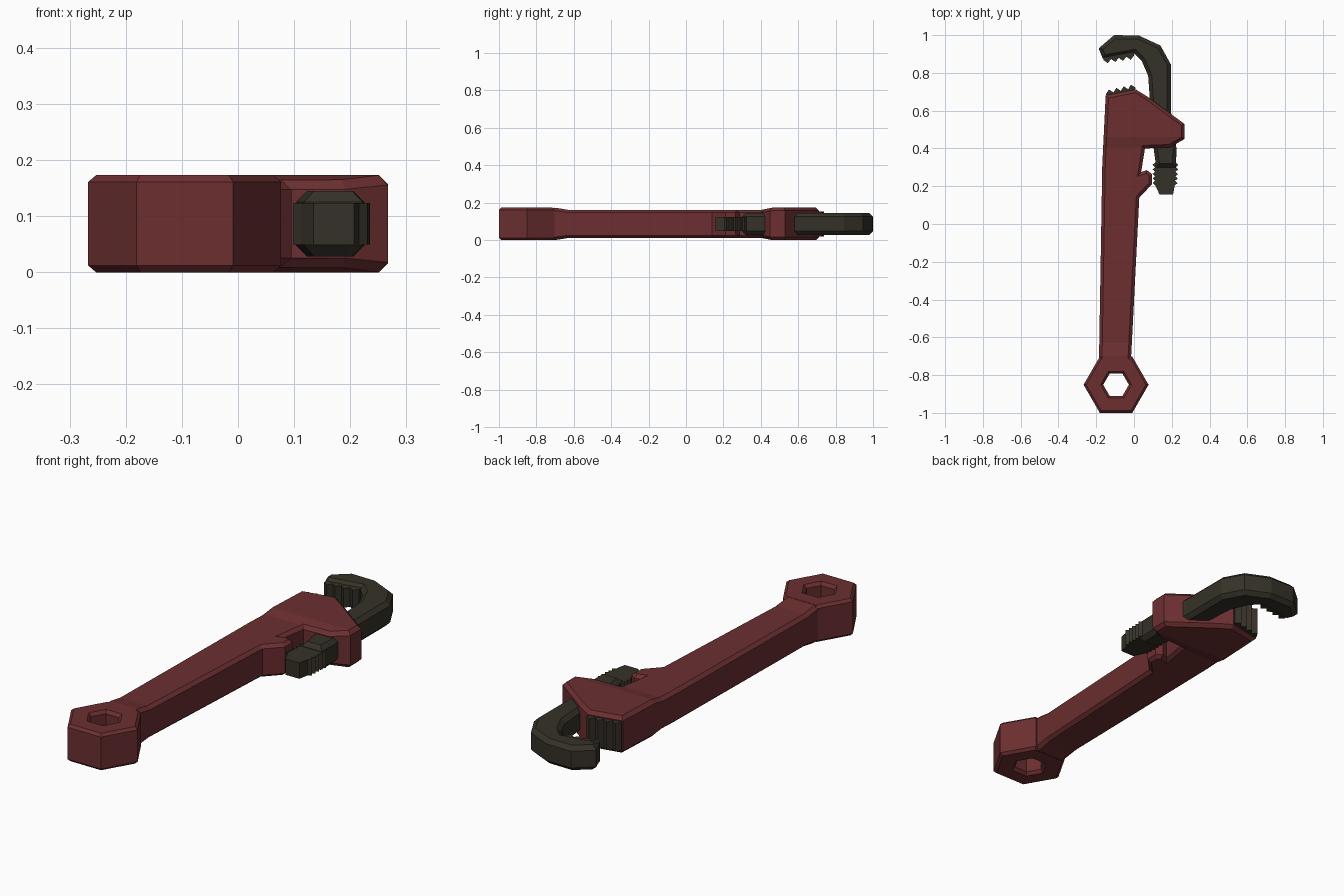
import bpy, bmesh, math
from mathutils import Vector

if "Cube" in bpy.data.objects:
    bpy.data.objects.remove(bpy.data.objects["Cube"])

MID = 0.0865  # middle height of the whole tool


def material(name, color):
    m = bpy.data.materials.new(name)
    m.diffuse_color = (*color, 1)
    m.use_nodes = True
    m.node_tree.nodes["Principled BSDF"].inputs["Base Color"].default_value = m.diffuse_color
    return m


RED = material("red_paint", (0.15, 0.028, 0.03))
DARK = material("dark_steel", (0.036, 0.031, 0.021))


def finish(bm, name, mat):
    bmesh.ops.recalc_face_normals(bm, faces=bm.faces)
    me = bpy.data.meshes.new(name)
    bm.to_mesh(me)
    bm.free()
    me.materials.append(mat)
    ob = bpy.data.objects.new(name, me)
    bpy.context.collection.objects.link(ob)
    return ob


def prism(outline, half, chamfer=0.0):
    """Extrude an outline symmetrically about MID and chamfer both rims."""
    bm = bmesh.new()
    base = bm.faces.new([bm.verts.new((x, y, MID - half)) for x, y in outline])
    ext = bmesh.ops.extrude_face_region(bm, geom=[base], use_keep_orig=True)
    top = [v for v in ext["geom"] if isinstance(v, bmesh.types.BMVert)]
    bmesh.ops.translate(bm, verts=top, vec=(0, 0, 2 * half))
    bmesh.ops.recalc_face_normals(bm, faces=bm.faces)
    if chamfer:
        rim = [e for e in bm.edges if abs(e.verts[0].co.z - e.verts[1].co.z) < 1e-5]
        bmesh.ops.bevel(bm, geom=rim, offset=chamfer, segments=1, affect='EDGES')
    bmesh.ops.triangulate(bm, faces=[f for f in bm.faces if len(f.verts) > 4])
    return bm


def teeth(a, b, count, height):
    """Zigzag points from a to b, peaks to the left of the direction."""
    a, b = Vector(a), Vector(b)
    d = b - a
    n = Vector((-d.y, d.x)).normalized() * height
    pts = []
    for i in range(count):
        pts += [a + d * (i / count), a + d * ((i + 0.5) / count) + n]
    return [tuple(p) for p in pts + [b]]


# handle and fixed head, one outline
outline = [(-0.185, -0.75), (-0.015, -0.75), (-0.015, -0.70), (0.028, 0.14),
           (0.095, 0.21), (0.095, 0.265), (0.068, 0.285), (0.038, 0.275),
           (0.058, 0.40), (0.19, 0.405), (0.267, 0.45), (0.267, 0.53),
           (0.07, 0.675), (0.01, 0.712), (-0.15, 0.68), (-0.168, 0.31), (-0.185, -0.70)]
bm = prism(outline, 0.0865, 0.016)
for y in (-0.70, -0.63, 0.405, 0.46):
    bmesh.ops.bisect_plane(bm, geom=bm.verts[:] + bm.edges[:] + bm.faces[:],
                           plane_co=(0, y, 0), plane_no=(0, 1, 0))
# the grip is a little thinner than both ends
for v in bm.verts:
    y = v.co.y
    t = min(1, max(0, (-0.63 - y) / 0.07, (y - 0.405) / 0.055))
    s = 0.87 + 0.13 * t
    if y < -0.701:
        s = 0.98
    v.co.z = MID + (v.co.z - MID) * s
finish(bm, "handle_and_fixed_head", RED)

# six-sided ring at the end of the handle
section = [(0.068, 0.014), (0.082, 0), (0.158, 0), (0.172, 0.012),
           (0.172, 0.161), (0.158, 0.173), (0.082, 0.173), (0.068, 0.159)]
bm = bmesh.new()
rings = []
for i in range(6):
    a = i * math.pi / 3
    rings.append([bm.verts.new((-0.095 + r * math.cos(a), -0.851 + r * math.sin(a), z))
                  for r, z in section])
n = len(section)
for i in range(6):
    p, q = rings[i], rings[(i + 1) % 6]
    for j in range(n):
        k = (j + 1) % n
        bm.faces.new((p[j], q[j], q[k], p[k]))
finish(bm, "end_ring", RED)

# hook jaw with its shank passing through the head
hook = [(0.118, 0.30), (0.222, 0.30), (0.225, 0.40), (0.195, 0.60), (0.195, 0.845),
        (0.14, 0.945), (0.025, 0.998), (-0.105, 1.0), (-0.187, 0.93), (-0.165, 0.875),
        (0.0, 0.905), (0.04, 0.865), (0.075, 0.785), (0.088, 0.60), (0.104, 0.40)]
finish(prism(hook, 0.058, 0.019), "hook_jaw", DARK)

# threaded end of the shank
right = teeth((0.222, 0.325), (0.216, 0.205), 5, 0.014)
left = teeth((0.112, 0.205), (0.112, 0.325), 5, 0.014)
thread = right + [(0.207, 0.157), (0.135, 0.157)] + left
finish(prism(thread, 0.037), "shank_thread", DARK)

# gripping teeth on the hook and on the fixed head
upper = teeth((0.0, 0.892), (-0.162, 0.868), 4, 0.02) + [(-0.155, 0.91), (0.0, 0.93)]
finish(prism(upper, 0.045), "hook_teeth", DARK)
lower = teeth((0.008, 0.722), (-0.148, 0.688), 4, -0.02) + [(-0.14, 0.65), (0.0, 0.68)]
finish(prism(lower, 0.066), "fixed_jaw_teeth", DARK)
